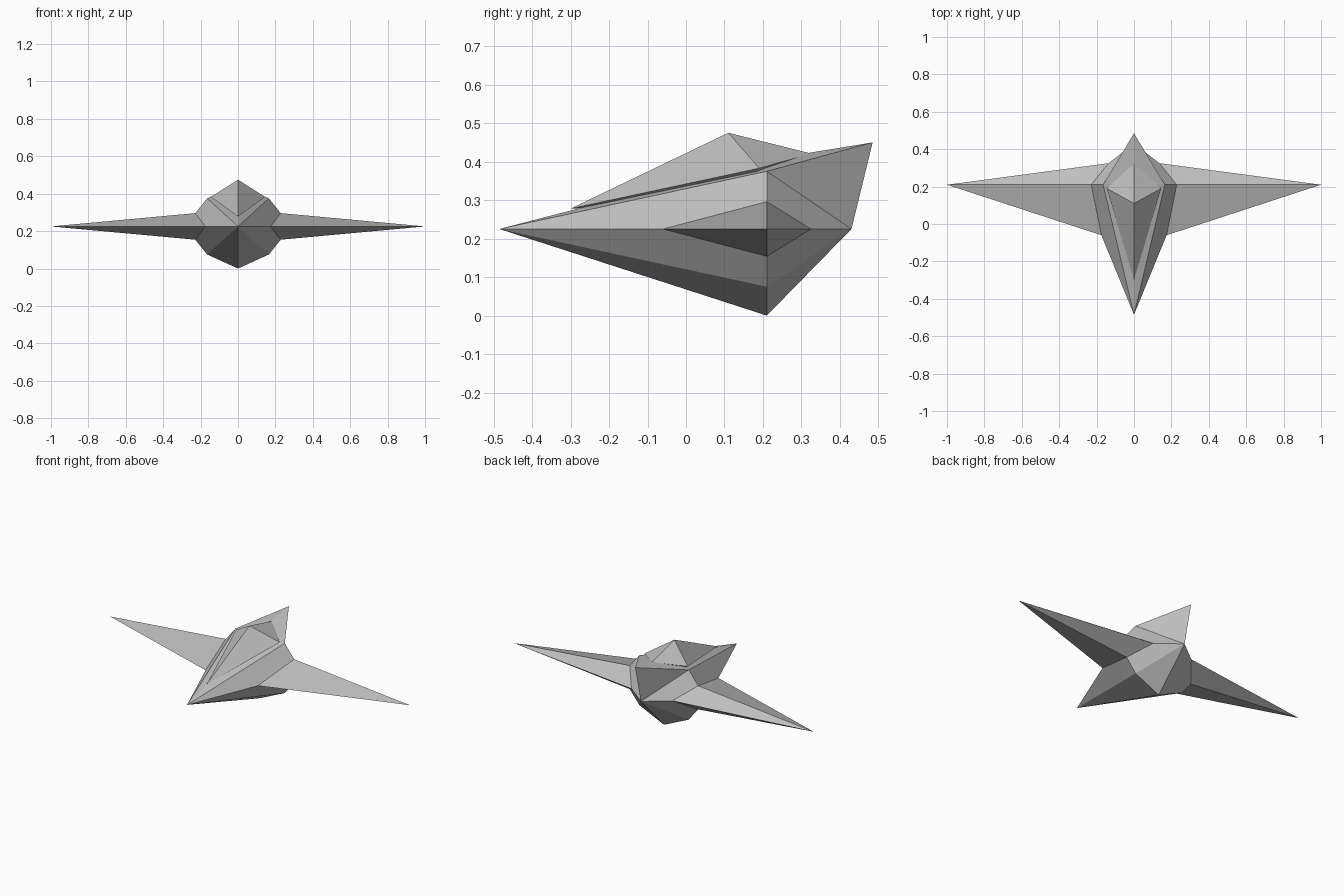
import bpy
import bmesh

cube = bpy.data.objects.get("Cube")
if cube:
    bpy.data.objects.remove(cube, do_unlink=True)

grey = bpy.data.materials.new("plain_grey")
grey.use_nodes = True
COLOUR = (0.52, 0.52, 0.52, 1)
grey.diffuse_color = COLOUR
grey.node_tree.nodes["Principled BSDF"].inputs["Base Color"].default_value = COLOUR

MID = 0.225      # height of the centre line
WIDEST = 0.21    # position of the widest section


def finish(name, bm):
    bmesh.ops.recalc_face_normals(bm, faces=bm.faces)
    mesh = bpy.data.meshes.new(name)
    bm.to_mesh(mesh)
    bm.free()
    mesh.materials.append(grey)
    obj = bpy.data.objects.new(name, mesh)
    bpy.context.collection.objects.link(obj)
    return obj


def solid(name, points):
    """Flat-sided convex solid around a few corner points."""
    bm = bmesh.new()
    for p in points:
        bm.verts.new(p)
    bmesh.ops.convex_hull(bm, input=bm.verts)
    return finish(name, bm)


# Hull: nose and tail points joined to one ring, with the tail fin drawn upward
half = [(0.165, 0.075), (0.285, MID), (0.165, 0.375)]
section = [(0, 0)] + half + [(0, 0.405)] + [(-x, z) for x, z in reversed(half)]
bm = bmesh.new()
ring = [bm.verts.new((x, WIDEST, z)) for x, z in section]
nose = bm.verts.new((0, -0.485, MID))
tail = bm.verts.new((0, 0.43, MID))
fin_tip = bm.verts.new((0, 0.485, 0.45))
for i, a in enumerate(ring):
    b = ring[(i + 1) % len(ring)]
    bm.faces.new((nose, a, b))
    beside_fin = i in (3, 4)
    bm.faces.new((fin_tip if beside_fin else tail, b, a))
for side in (ring[3], ring[5]):
    bm.faces.new((side, fin_tip, tail))
finish("hull", bm)

# Canopy: faceted peak sunk into the top of the hull
solid("canopy", [(0, -0.3, 0.278), (0, 0.11, 0.475), (0, 0.325, 0.421),
                 (0.145, 0.19, 0.383), (-0.145, 0.19, 0.383), (0, 0.15, 0.3)])

# Wings: long diamond-section spikes rooted inside the hull
for name, s in (("left_wing", 1), ("right_wing", -1)):
    solid(name, [(s, WIDEST, MID), (0, -0.117, MID), (0, 0.343, MID),
                 (0, WIDEST, MID - 0.092), (0, WIDEST, MID + 0.092)])
